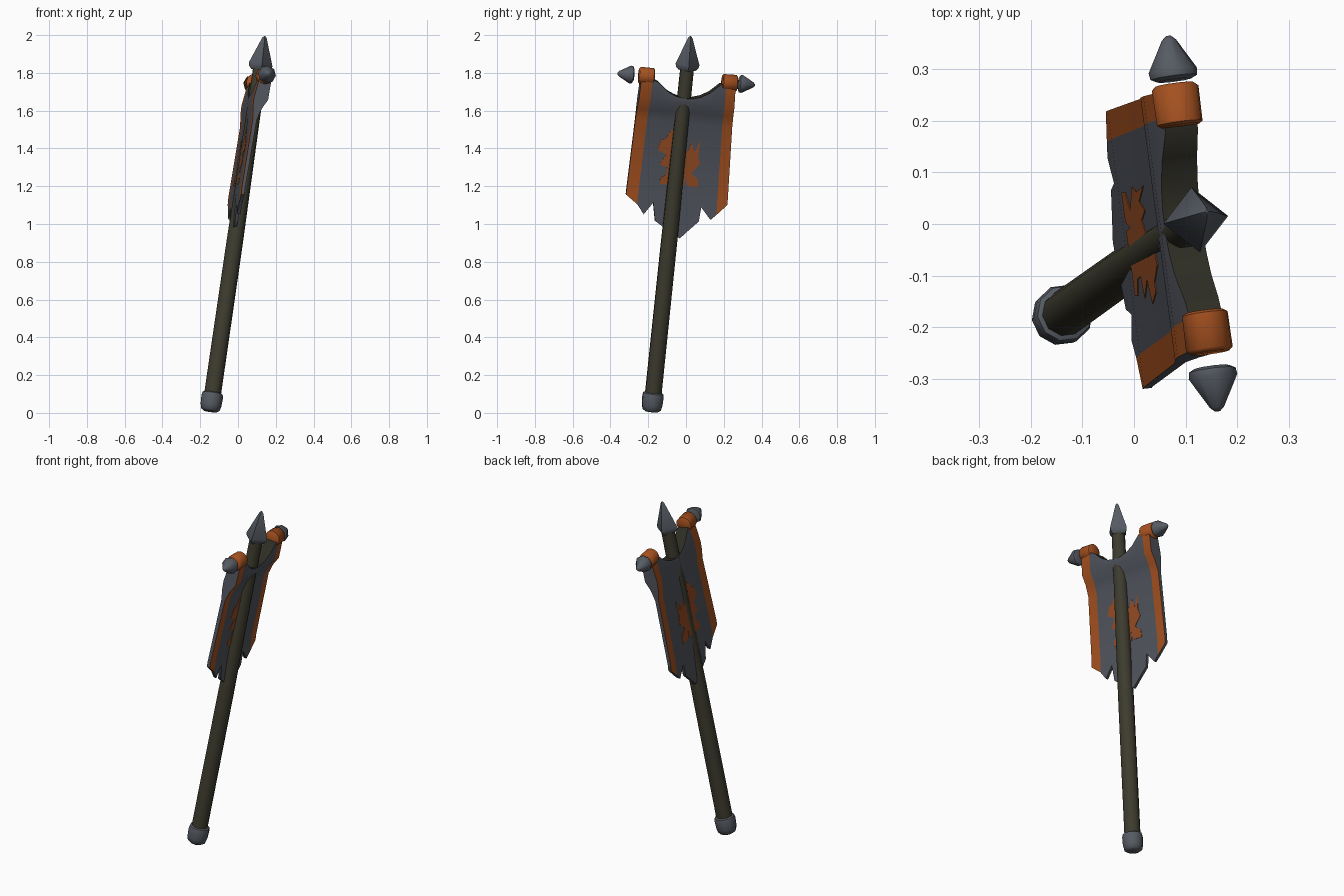
import bpy, bmesh, math
from mathutils import Matrix, Vector

if "Cube" in bpy.data.objects:
    bpy.data.objects.remove(bpy.data.objects["Cube"])

def mat(name, rgb):
    m = bpy.data.materials.new(name)
    m.diffuse_color = (*rgb, 1)
    m.use_nodes = True
    m.node_tree.nodes["Principled BSDF"].inputs["Base Color"].default_value = m.diffuse_color
    return m

WOOD = mat("dark olive wood", (0.048, 0.045, 0.028))
RIM = mat("deep olive rim", (0.027, 0.026, 0.017))
METAL = mat("blue grey metal", (0.093, 0.105, 0.125))
CLOTH = mat("slate cloth", (0.082, 0.090, 0.110))
ORANGE = mat("burnt orange", (0.376, 0.082, 0.014))
FADED = mat("faded orange", (0.30, 0.072, 0.017))

# Leaning frame: u = cloth normal, v = along the crossbar, w = up the pole
W = Vector((0.290, 0.207, 1.99)).normalized()
V = Vector((-0.127, 0.99, -0.065))
V = (V - W * V.dot(W)).normalized()
U = V.cross(W)
FRAME = Matrix.Translation((-0.148, -0.183, 0.008)) @ Matrix((U, V, W)).transposed().to_4x4()

def finish(name, bm, mats, angle=38):
    bmesh.ops.recalc_face_normals(bm, faces=bm.faces[:])
    me = bpy.data.meshes.new(name)
    bm.to_mesh(me)
    bm.free()
    for m in mats:
        me.materials.append(m)
    me.shade_smooth()
    me.set_sharp_from_angle(angle=math.radians(angle))
    ob = bpy.data.objects.new(name, me)
    bpy.context.collection.objects.link(ob)
    ob.matrix_world = FRAME
    return ob

def lathe(name, profile, sides, material, place=Matrix(), angle=50):
    """Closed solid from (radius, height) points, turned round the pole axis."""
    bm = bmesh.new()
    rings = []
    for r, h in profile:
        rings.append([bm.verts.new(place @ Vector((r * math.cos(a), r * math.sin(a), h)))
                      for a in (2 * math.pi * i / sides for i in range(sides))])
    for a, b in zip(rings, rings[1:]):
        for i in range(sides):
            j = (i + 1) % sides
            bm.faces.new((a[i], a[j], b[j], b[i]))
    bm.faces.new(rings[0])
    bm.faces.new(rings[-1])
    return finish(name, bm, [material], angle)

# Pole, end cap and four-sided spear point
lathe("pole", [(0.045, 0.05), (0.044, 0.9), (0.038, 1.6), (0.037, 1.86)], 10, WOOD)
lathe("end_cap", [(0.036, 0), (0.050, 0.010), (0.056, 0.035), (0.058, 0.08),
                  (0.054, 0.098), (0.042, 0.104)], 10, METAL)
lathe("spear_point", [(0.046, 1.835), (0.060, 1.850), (0.064, 1.866),
                      (0.012, 2.008), (0.003, 2.018)], 4, METAL, angle=30)

# Loops and cone ends, one pair at each end of the crossbar line
for s, side in ((-1, "left"), (1, "right")):
    turn = Matrix.Translation((0.006, 0.0, 1.787)) @ Matrix.Rotation(-s * math.pi / 2, 4, 'X')
    o = 0.010 * s
    lathe("loop_" + side, [(0.038, 0.182 + o), (0.045, 0.187 + o), (0.046, 0.256 + o),
                           (0.038, 0.263 + o)], 12, ORANGE, turn)
    lathe("cone_end_" + side, [(0.034, 0.281), (0.046, 0.287), (0.048, 0.300),
                               (0.014, 0.360), (0.005, 0.368)], 8, METAL, turn)

# Cloth: ragged lower edge as (v, w), cross-section as (w, back u, front u)
HEM = [(-0.253, 1.142), (-0.188, 1.096), (-0.148, 1.046), (-0.104, 1.112), (-0.085, 1.016),
       (-0.047, 0.992), (-0.010, 0.966), (0.020, 0.950), (0.052, 0.934), (0.098, 0.984),
       (0.145, 1.032), (0.153, 1.108), (0.206, 1.046), (0.236, 1.075), (0.292, 1.133)]
SECTION = [(0.93, -0.020, -0.003), (1.17, -0.034, -0.016), (1.55, -0.028, -0.006),
           (1.61, -0.036, 0.012), (1.66, -0.038, 0.038), (1.80, -0.020, 0.042)]

def section(w):
    for (a, b0, f0), (b, b1, f1) in zip(SECTION, SECTION[1:]):
        if w <= b:
            t = (w - a) / (b - a)
            return b0 + (b1 - b0) * t, f0 + (f1 - f0) * t
    return SECTION[-1][1:]

bm = bmesh.new()
back, front = [], []
for v, low in HEM:
    d = v - 0.019
    top = 1.688 + 0.09 * min(1, abs(d) / 0.185) ** 2.2
    cb, cf = [], []
    for w in (low, 1.17, 1.55, 1.61, 1.66, top):
        k = (w - 1.13) / 0.65
        vv = 0.019 - 0.009 * k + d * (1 - 0.075 * k)   # slight flare to the hem
        ub, uf = section(w)
        cb.append(bm.verts.new((ub, vv, w)))
        cf.append(bm.verts.new((uf, vv, w)))
    back.append(cb)
    front.append(cf)

n = len(HEM)
def face(verts, m):
    bm.faces.new(verts).material_index = m

for i in range(n - 1):
    stripe = i == 0 or i == n - 2
    m = 1 if stripe else 0
    for c in (back, front):
        for k in range(5):
            face((c[i][k], c[i + 1][k], c[i + 1][k + 1], c[i][k + 1]), m)
    face((back[i][0], back[i + 1][0], front[i + 1][0], front[i][0]), 0)
    face((back[i][5], back[i + 1][5], front[i + 1][5], front[i][5]), 1 if stripe else 2)
for i in (0, n - 1):
    for k in range(5):
        face((back[i][k], back[i][k + 1], front[i][k + 1], front[i][k]), 0)
finish("cloth", bm, [CLOTH, ORANGE, RIM], 50)

# Painted abstract patch: thin plates on both faces of the cloth
PATCH = [(-0.048, 1.510), (-0.075, 1.455), (-0.096, 1.455), (-0.112, 1.398), (-0.062, 1.374),
         (-0.093, 1.320), (-0.049, 1.306), (-0.050, 1.270), (-0.080, 1.245), (-0.078, 1.215),
         (0.050, 1.212), (0.050, 1.262), (0.068, 1.215), (0.125, 1.215), (0.121, 1.255),
         (0.081, 1.287), (0.123, 1.338), (0.108, 1.385), (0.112, 1.465), (0.088, 1.400),
         (0.065, 1.450), (0.051, 1.400), (0.020, 1.430), (-0.005, 1.490)]
for idx, side, s in ((0, "back", -1), (1, "front", 1)):
    bm = bmesh.new()
    rows = [[bm.verts.new((section(w)[idx] + s * h, v, w)) for v, w in PATCH]
            for h in (-0.002, 0.002)]
    caps = [bm.faces.new(r) for r in rows]
    for i in range(len(PATCH)):
        j = (i + 1) % len(PATCH)
        bm.faces.new((rows[0][i], rows[0][j], rows[1][j], rows[1][i]))
    bmesh.ops.triangulate(bm, faces=caps)
    finish("patch_" + side, bm, [FADED])
